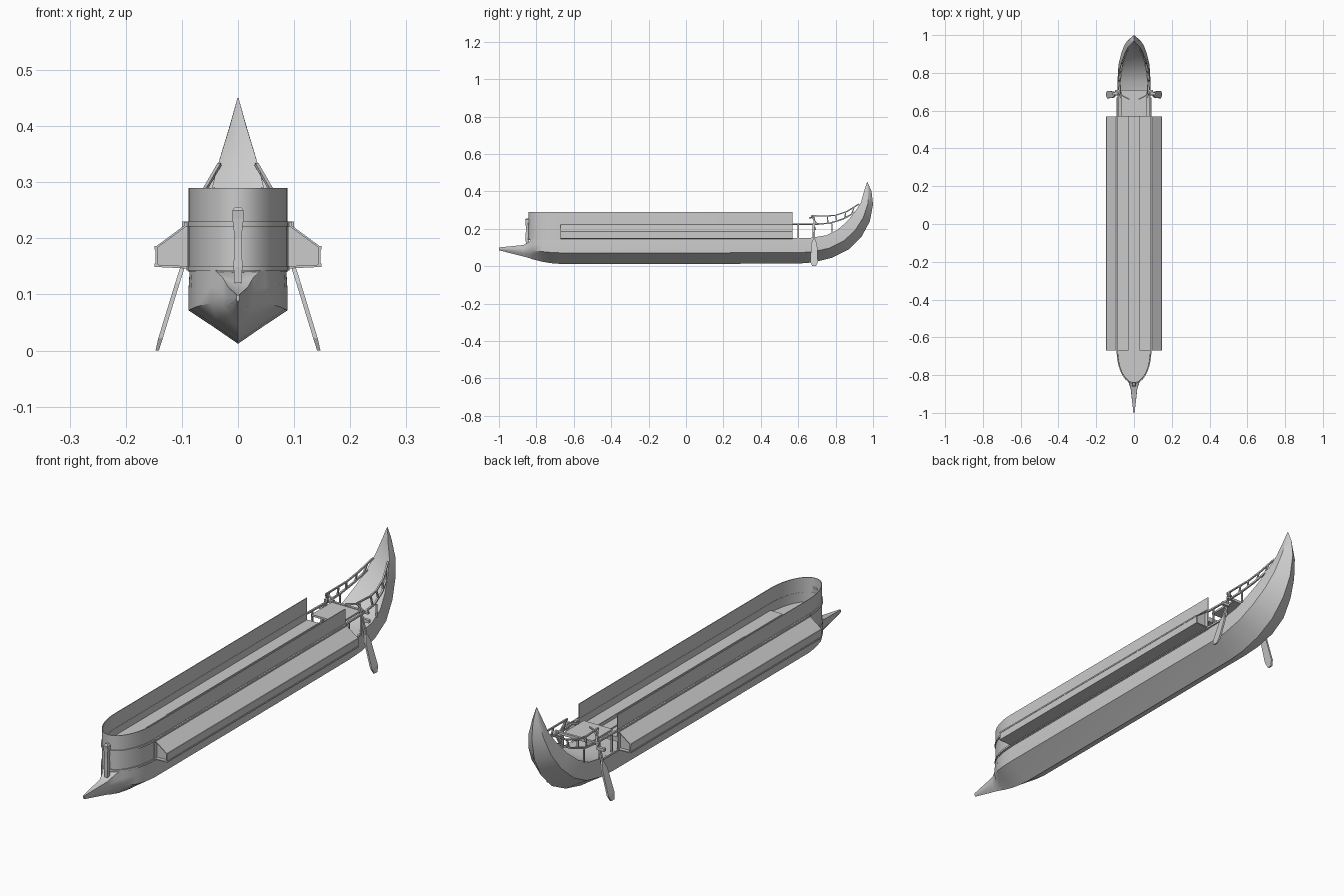
import bpy, bmesh, math
from mathutils import Vector

if "Cube" in bpy.data.objects:
    bpy.data.objects.remove(bpy.data.objects["Cube"], do_unlink=True)

grey = bpy.data.materials.new("plain grey")
grey.use_nodes = True
COLOUR = (0.6, 0.6, 0.6, 1)
grey.diffuse_color = COLOUR
grey.node_tree.nodes["Principled BSDF"].inputs["Base Color"].default_value = COLOUR


def finish(name, bm, smooth=None):
    bmesh.ops.remove_doubles(bm, verts=bm.verts, dist=1e-5)
    bmesh.ops.recalc_face_normals(bm, faces=bm.faces)
    me = bpy.data.meshes.new(name)
    bm.to_mesh(me)
    bm.free()
    me.materials.append(grey)
    ob = bpy.data.objects.new(name, me)
    bpy.context.scene.collection.objects.link(ob)
    if smooth:
        bpy.ops.object.select_all(action="DESELECT")
        ob.select_set(True)
        bpy.context.view_layer.objects.active = ob
        bpy.ops.object.shade_smooth_by_angle(angle=math.radians(smooth))
    return ob


def loft(name, rings, closed=True, caps=True, smooth=None):
    """Skin a list of rings that share one point count."""
    bm = bmesh.new()
    rows = [[bm.verts.new(p) for p in r] for r in rings]
    n = len(rows[0])
    for a, b in zip(rows, rows[1:]):
        for i in range(n if closed else n - 1):
            j = (i + 1) % n
            bm.faces.new((a[i], a[j], b[j], b[i]))
    if caps:
        bm.faces.new(rows[0])
        bm.faces.new(rows[-1])
    return finish(name, bm, smooth)


def bar(name, points, width, height=None):
    """Rectangular strip following a path."""
    height = height or width
    pts = [Vector(p) for p in points]
    rings = []
    for i, p in enumerate(pts):
        d = (pts[min(i + 1, len(pts) - 1)] - pts[max(i - 1, 0)]).normalized()
        up = Vector((0, 0, 1)) if abs(d.z) < 0.9 else Vector((0, 1, 0))
        side = d.cross(up).normalized()
        up = side.cross(d)
        rings.append([p + side * a * width / 2 + up * b * height / 2
                      for a, b in ((-1, -1), (1, -1), (1, 1), (-1, 1))])
    return loft(name, rings)


def box(name, x0, x1, y0, y1, z0, z1):
    return loft(name, [[(x0, y, z0), (x1, y, z0), (x1, y, z1), (x0, y, z1)] for y in (y0, y1)])


# Hull with ram and curved sternpost: keel y, keel z, sheer y, sheer z, half width
stations = [
    (-1, .085, -1, .10, .003), (-.87, .052, -.87, .113, .018), (-.84, .044, -.84, .13, .028),
    (-.82, .037, -.82, .148, .048), (-.77, .024, -.77, .15, .074), (-.72, .016, -.72, .15, .084),
    (-.67, .012, -.67, .15, .088), (0, .012, 0, .15, .088), (.6, .014, .6, .15, .088),
    (.68, .02, .67, .152, .088), (.78, .045, .75, .165, .087), (.87, .09, .81, .195, .082),
    (.94, .16, .86, .238, .067), (.983, .24, .9, .285, .051), (1, .33, .935, .34, .034),
    (.992, .40, .952, .40, .015), (.97, .45, .968, .45, .001)]
section = [(.5, .22), (1, .43), (1, .7), (.97, 1)]
hull = []
for ky, kz, sy, sz, w in stations:
    def at(x, f):
        return (x * w, ky + (sy - ky) * f, kz + (sz - kz) * f)
    hull.append([at(0, 0)] + [at(x, f) for x, f in section] + [at(0, .9)]
                + [at(-x, f) for x, f in reversed(section)])
loft("hull", hull, smooth=45)


# Rounded bow plan shared by the upper works
def bow_plan(grow=0, aft=.57):
    w = .088 + grow
    arc = [(w * math.cos(t), -.67 - (.172 + grow) * math.sin(t))
           for t in (math.pi * i / 24 for i in range(25))]
    return [(w, aft)] + arc + [(-w, aft)]


def wall(name, z0, z1, thick, grow=0, aft=.57):
    out, inn = bow_plan(grow, aft), bow_plan(grow - thick, aft)
    rings = [[(*o, z0), (*o, z1), (*i, z1), (*i, z0)] for o, i in zip(out, inn)]
    return loft(name, rings, smooth=40)


wall("topside_and_bulwark", .14, .29, .003)
wall("lower_wale", .143, .151, .008, .004, .67)
wall("upper_wale", .221, .23, .008, .004)
plan = bow_plan(-.002)
loft("main_deck", [[(x, y, z) for x, y in plan] for z in (.18, .19)])
for s, side in ((1, "left"), (-1, "right")):
    box(side + "_side_deck", s * .03, s * .086, -.67, .57, .19, .2)
    box(side + "_deck_coaming", s * .027, s * .031, -.42, .57, .19, .203)

# Stem post with a rounded head
posts = [(.12, .006, .008), (.15, .008, .010), (.2, .006, .008), (.235, .010, .010),
         (.25, .010, .012), (.256, .005, .006)]
loft("stem_post", [[(a * w, -.848 + b * d, z) for a, b in
                    ((-1, -1), (1, -1), (1, 1), (-1, 1))] for z, w, d in posts])

# Outriggers with recessed ends and edge battens
profile = [(.086, .146), (.147, .149), (.147, .185), (.086, .23)]
cx = sum(p[0] for p in profile) / 4
cz = sum(p[1] for p in profile) / 4
inset = [(cx + (x - cx) * .86, cz + (z - cz) * .86) for x, z in profile]
for s, side in ((1, "left"), (-1, "right")):
    ends = [(inset, -.655), (inset, -.67), (profile, -.67),
            (profile, .57), (inset, .57), (inset, .555)]
    loft(side + "_outrigger", [[(s * x, y, z) for x, z in p] for p, y in ends])
    for label, x, z in (("lower", .146, .152), ("middle", .146, .183), ("upper", .094, .226)):
        bar(f"{side}_{label}_batten", [(s * x, -.67, z), (s * x, .57, z)], .005, .006)

# Steering platform and its cross beam
box("steering_platform", -.065, .065, .57, .71, .219, .227)
bar("steering_beam", [(-.1, .705, .225), (.1, .705, .225)], .01)

# Stern railings, platform posts and steering oars
top_rail = [(.07, .67, .27), (.073, .75, .268), (.068, .80, .272), (.056, .86, .292), (.033, .925, .332)]
low_rail = [(.086, .57, .225), (.083, .70, .225), (.079, .77, .23), (.066, .84, .252), (.045, .905, .288)]
for s, side in ((1, "left"), (-1, "right")):
    def flip(p):
        return (s * p[0], p[1], p[2])
    bar(side + "_top_rail", [flip(p) for p in top_rail], .006)
    bar(side + "_low_rail", [flip(p) for p in low_rail], .007)
    for i, t in enumerate((0, .28, .5, .72, .9)):
        def along(path):
            k = t * (len(path) - 1)
            a = int(k)
            return Vector(path[a]).lerp(Vector(path[a + 1]), k - a)
        foot = along(low_rail[1:] if i else [low_rail[1], low_rail[1]])
        bar(f"{side}_rail_post_{i}", [flip(along(top_rail)), flip(foot)], .006)
    for i, (y, z) in enumerate(((.60, .15), (.68, .15), (.78, .175))):
        bar(f"{side}_stern_stanchion_{i}", [(s * .083, y, z), (s * .083, y, .228)], .006)

    # Oar: slim loom widening into a flat blade
    oar = [(.068, .27, .004, .004), (.100, .145, .004, .005), (.108, .12, .004, .016),
           (.138, .022, .004, .02), (.144, .0, .003, .01)]
    loft(side + "_steering_oar", [[(s * (x + a * w), .685 + b * d, z) for a, b in
                                   ((-1, -1), (1, -1), (1, 1), (-1, 1))] for x, z, w, d in oar])
    bar(side + "_tiller", [(s * .072, .685, .262), (s * .025, .66, .258)], .006)
    bar(side + "_oar_bracket", [(s * .08, .69, .2), (s * .115, .69, .2)], .012)
